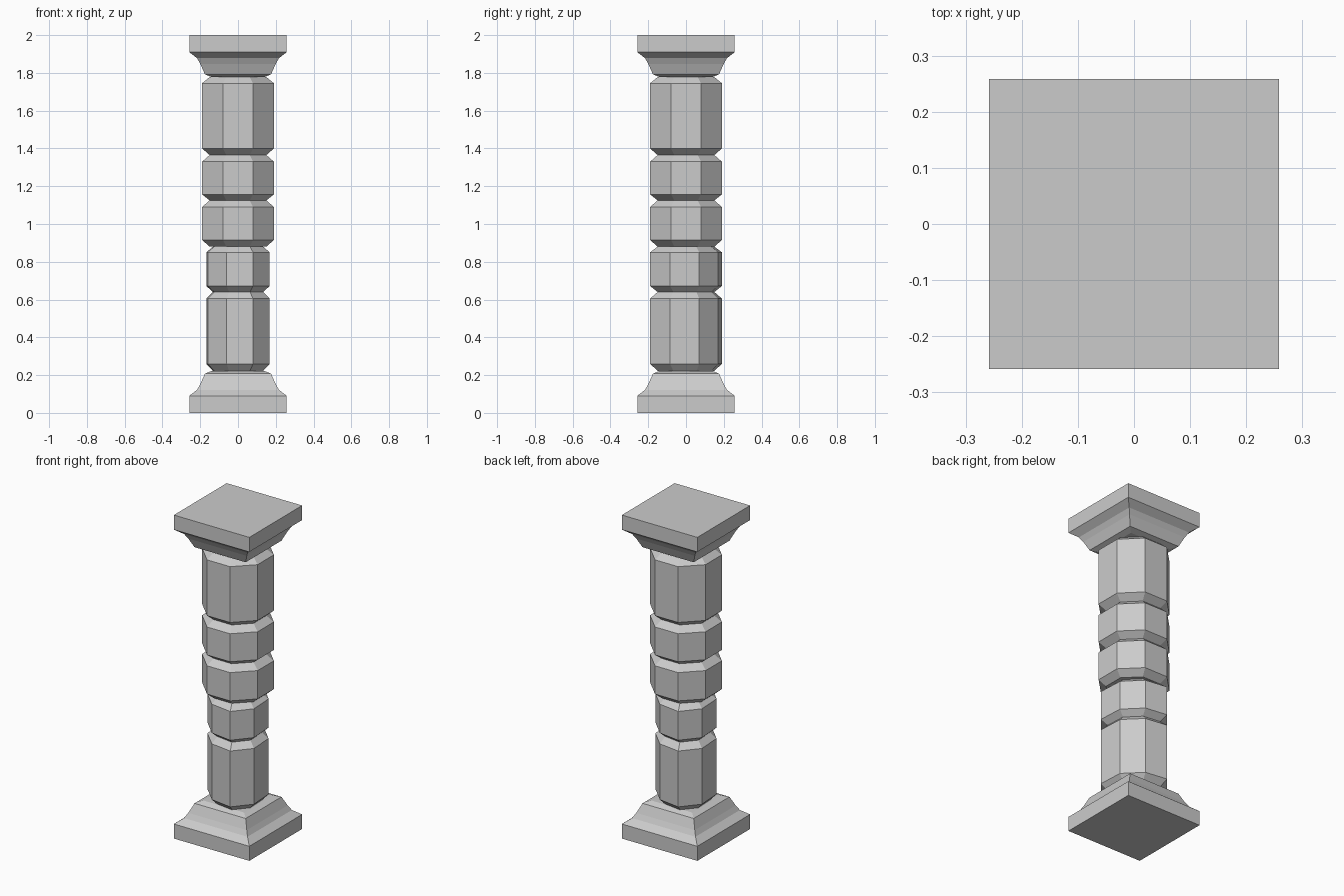
import bpy, bmesh

if "Cube" in bpy.data.objects:
    bpy.data.objects.remove(bpy.data.objects["Cube"])


def loft(name, rings):
    """Join stacked rings of points into one closed flat-shaded solid."""
    bm = bmesh.new()
    loops = [[bm.verts.new(p) for p in ring] for ring in rings]
    n = len(loops[0])
    for low, high in zip(loops, loops[1:]):
        for i in range(n):
            j = (i + 1) % n
            bm.faces.new((low[i], low[j], high[j], high[i]))
    bm.faces.new(loops[0][::-1])
    bm.faces.new(loops[-1])
    bmesh.ops.recalc_face_normals(bm, faces=bm.faces)
    mesh = bpy.data.meshes.new(name)
    bm.to_mesh(mesh)
    bm.free()
    ob = bpy.data.objects.new(name, mesh)
    bpy.context.collection.objects.link(ob)
    return ob


def outline(half, scale, z):
    """Complete half an outline by a 180 degree turn."""
    pts = half + [(-x, -y) for x, y in half]
    return [(x * scale, y * scale, z) for x, y in pts]


# Square base and matching capital: half width, height
plinth = [(0.258, 0), (0.258, 0.09), (0.217, 0.122), (0.200, 0.152),
          (0.175, 0.208), (0.140, 0.222)]
square = [(-1, -1), (1, -1)]
loft("base", [outline(square, r, z) for r, z in plinth])
loft("capital", [outline(square, r, 2 - z) for r, z in reversed(plinth)])

# Octagonal drums: the lower two are worn and skewed
regular = [(-0.079, -0.19), (0.079, -0.19), (0.19, -0.079), (0.19, 0.079)]
worn = [(-0.06, -0.17), (0.08, -0.19), (0.168, -0.085), (0.16, 0.07)]

# Outline, then heights: bottom neck, lower bevel, upper bevel, top neck
drums = {
    "drum_1": (worn, 0.222, 0.26, 0.605, 0.64),
    "drum_2": (worn, 0.64, 0.672, 0.85, 0.88),
    "drum_3": (regular, 0.88, 0.915, 1.09, 1.125),
    "drum_4": (regular, 1.125, 1.157, 1.33, 1.365),
    "drum_5": (regular, 1.365, 1.40, 1.745, 1.778),
}
for name, (shape, *heights) in drums.items():
    loft(name, [outline(shape, s, z)
                for s, z in zip((0.79, 1, 1, 0.79), heights)])
